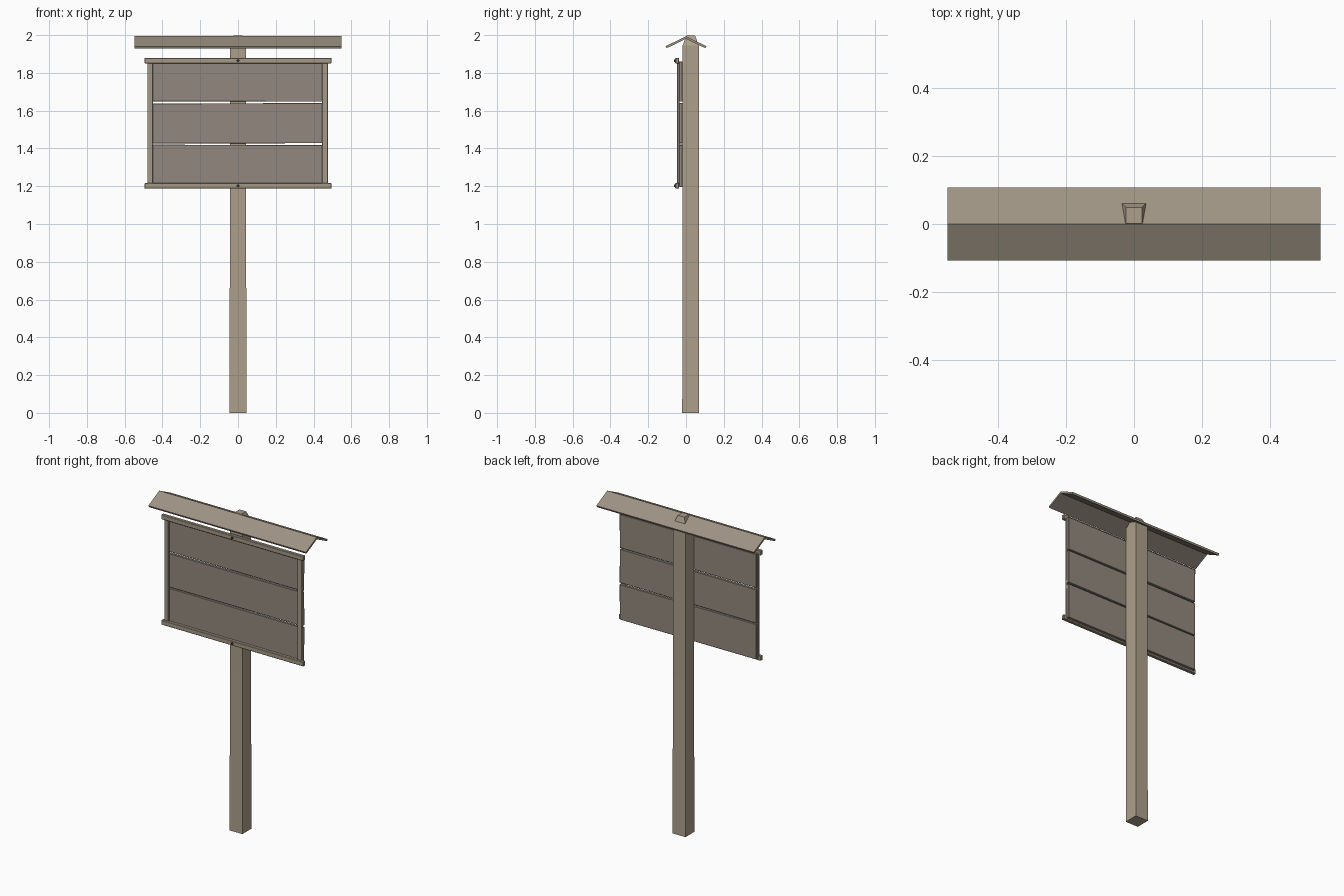
import bpy, bmesh, math
from mathutils import Matrix, Vector

if "Cube" in bpy.data.objects:
    bpy.data.objects.remove(bpy.data.objects["Cube"])


def material(name, rgb):
    m = bpy.data.materials.new(name)
    m.diffuse_color = (*rgb, 1)
    m.use_nodes = True
    m.node_tree.nodes["Principled BSDF"].inputs["Base Color"].default_value = m.diffuse_color
    return m


LIGHT = material("post_wood", (0.42, 0.35, 0.26))
TRIM = material("trim_wood", (0.38, 0.32, 0.24))
GREY = material("board_wood", (0.29, 0.25, 0.21))
ROOF = material("roof_wood", (0.34, 0.29, 0.23))
IRON = material("nail_iron", (0.06, 0.06, 0.07))


def finish(name, bm, mat):
    bmesh.ops.recalc_face_normals(bm, faces=bm.faces)
    me = bpy.data.meshes.new(name)
    bm.to_mesh(me)
    bm.free()
    me.materials.append(mat)
    ob = bpy.data.objects.new(name, me)
    bpy.context.collection.objects.link(ob)
    return ob


def box(name, x, y, z, mat, bevel=0.0, tilt=0.0):
    """Box from (min, max) ranges, with optional edge bevel and tilt in the sign plane."""
    bm = bmesh.new()
    bmesh.ops.create_cube(bm, size=1)
    size = [b - a for a, b in (x, y, z)]
    centre = Vector([(a + b) / 2 for a, b in (x, y, z)])
    bmesh.ops.scale(bm, vec=size, verts=bm.verts)
    if bevel:
        bmesh.ops.bevel(bm, geom=bm.edges[:], offset=bevel, segments=1, affect='EDGES')
    bmesh.ops.transform(bm, matrix=Matrix.Translation(centre) @ Matrix.Rotation(tilt, 4, 'Y'),
                        verts=bm.verts)
    return finish(name, bm, mat)


# Square post with a tapered cap, lofted through square rings
bm = bmesh.new()
rings = []
for z, h in ((0, 0.045), (1.0, 0.043), (1.945, 0.043), (1.998, 0.023)):
    rings.append([bm.verts.new((sx * h, 0.025 + sy * h, z))
                  for sx, sy in ((-1, -1), (1, -1), (1, 1), (-1, 1))])
for a, b in zip(rings, rings[1:]):
    for i in range(4):
        j = (i + 1) % 4
        bm.faces.new((a[i], a[j], b[j], b[i]))
bm.faces.new(rings[0])
bm.faces.new(rings[-1])
finish("post", bm, LIGHT)

# Three sign boards, very slightly out of level
for i, (z0, z1, tilt) in enumerate(((1.197, 1.419, 0.002), (1.427, 1.639, -0.002),
                                    (1.648, 1.860, 0.001))):
    box(f"board_{i + 1}", (-0.475, 0.475), (-0.036, -0.018), (z0, z1), GREY, 0.002, tilt)

# Frame: side battens behind the top and bottom rails
for side, x0, x1 in (("left", -0.480, -0.450), ("right", 0.446, 0.476)):
    box(f"side_batten_{side}", (x0, x1), (-0.048, -0.034), (1.20, 1.86), TRIM, 0.002)
for name, z0, z1 in (("top", 1.850, 1.880), ("bottom", 1.187, 1.217)):
    box(f"rail_{name}", (-0.495, 0.495), (-0.057, -0.036), (z0, z1), TRIM, 0.003)
    # Nail in the middle of the rail
    bm = bmesh.new()
    bmesh.ops.create_cone(bm, cap_ends=True, segments=8, radius1=0.008, radius2=0.006,
                          depth=0.01)
    bmesh.ops.transform(bm, matrix=Matrix.Translation((0, -0.059, (z0 + z1) / 2))
                        @ Matrix.Rotation(math.pi / 2, 4, 'X'), verts=bm.verts)
    finish(f"nail_{name}", bm, IRON)

# Two sloping roof boards meeting at the ridge
for name, s in (("front", -1), ("back", 1)):
    profile = ((0, 1.994), (s * 0.108, 1.941), (s * 0.103, 1.930), (0, 1.981))
    bm = bmesh.new()
    face = bm.faces.new([bm.verts.new((-0.548, y, z)) for y, z in profile])
    ext = bmesh.ops.extrude_face_region(bm, geom=[face])
    bmesh.ops.translate(bm, vec=(1.096, 0, 0),
                        verts=[g for g in ext["geom"] if isinstance(g, bmesh.types.BMVert)])
    finish(f"roof_{name}", bm, ROOF)
